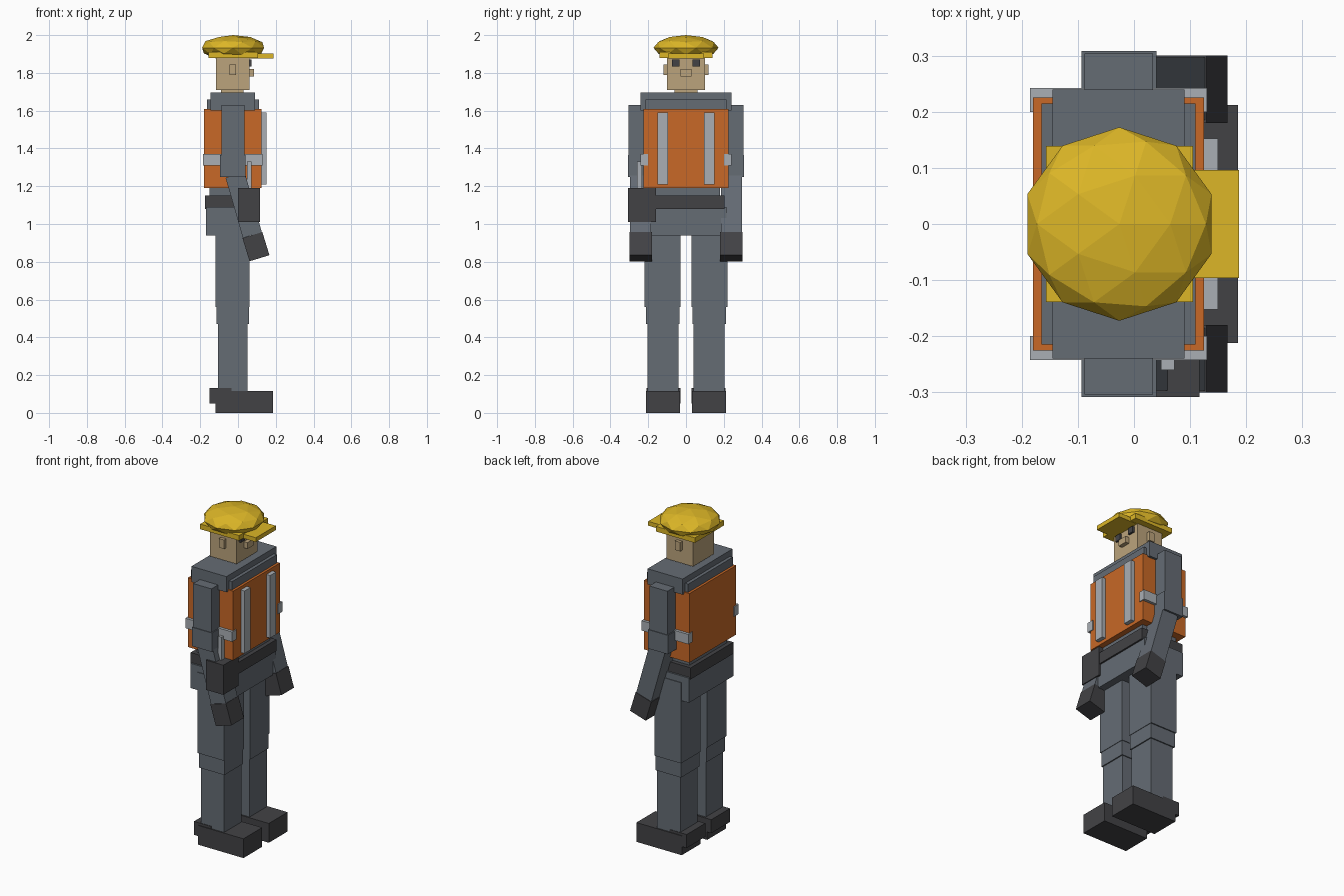
import bpy
from math import radians
from mathutils import Vector


def material(name, r, g, b):
    m = bpy.data.materials.new(name)
    m.diffuse_color = (r, g, b, 1)
    return m


CLOTH = material("cloth", 0.13, 0.15, 0.175)
DARK = material("dark", 0.055, 0.055, 0.06)
ORANGE = material("orange", 0.58, 0.14, 0.02)
SILVER = material("silver", 0.40, 0.43, 0.46)
SKIN = material("skin", 0.50, 0.37, 0.20)
YELLOW = material("yellow", 0.72, 0.47, 0.02)


def box(name, x, y, z, mat, tilt=0):
    """Box spanning the (min, max) pairs, tilted about its own y axis."""
    spans = (x, y, z)
    bpy.ops.mesh.primitive_cube_add(size=1, location=[sum(s) / 2 for s in spans])
    o = bpy.context.object
    o.name = name
    size = Vector([s[1] - s[0] for s in spans])
    for v in o.data.vertices:
        v.co = v.co * size
    o.rotation_euler.y = radians(tilt)
    o.data.materials.append(mat)
    return o


def pair(name, x, y, z, mat, tilt=0):
    """The same box on both sides of the body."""
    box(name + "_left", x, y, z, mat, tilt)
    box(name + "_right", x, (-y[1], -y[0]), z, mat, tilt)


# Boots and legs
pair("boot", (-0.12, 0.185), (0.032, 0.212), (0, 0.117), DARK)
pair("boot_heel", (-0.15, -0.035), (0.028, 0.208), (0.05, 0.132), DARK)
pair("shin", (-0.105, 0.05), (0.04, 0.205), (0.1, 0.5), CLOTH)
pair("knee", (-0.115, 0.057), (0.034, 0.212), (0.47, 0.58), CLOTH)
pair("thigh", (-0.12, 0.06), (0.03, 0.219), (0.56, 1.05), CLOTH)

# Hips and belt
box("hips", (-0.17, 0.105), (-0.215, 0.215), (0.94, 1.09), CLOTH)
box("belt", (-0.175, 0.115), (-0.205, 0.205), (1.08, 1.15), DARK)
box("waist", (-0.15, 0.09), (-0.18, 0.18), (1.14, 1.2), CLOTH)

# Torso and vest
box("vest", (-0.18, 0.125), (-0.225, 0.225), (1.19, 1.61), ORANGE)
box("chest", (-0.165, 0.11), (-0.215, 0.215), (1.58, 1.66), CLOTH)
box("shoulders", (-0.145, 0.09), (-0.24, 0.24), (1.6, 1.695), CLOTH)
pair("vest_stripe", (0.11, 0.15), (0.094, 0.152), (1.21, 1.59), SILVER)
pair("side_strap", (-0.185, 0.13), (0.2, 0.242), (1.31, 1.37), SILVER)

# Arms and hands
pair("upper_arm", (-0.088, 0.034), (0.2, 0.304), (1.34, 1.63), CLOTH)
pair("elbow", (-0.094, 0.04), (0.2, 0.308), (1.25, 1.365), CLOTH)
pair("forearm", (-0.022, 0.083), (0.185, 0.297), (0.935, 1.265), CLOTH, -16)
pair("hand", (0.04, 0.15), (0.18, 0.3), (0.816, 0.944), DARK, -17)

# Radio on the belt
box("radio", (0, 0.117), (-0.308, -0.16), (1.01, 1.19), DARK)
box("radio_antenna", (0.048, 0.072), (-0.26, -0.232), (1.18, 1.33), SILVER)

# Head
box("neck", (-0.09, 0.03), (-0.06, 0.06), (1.68, 1.73), SKIN)
box("head", (-0.117, 0.06), (-0.1, 0.1), (1.71, 1.9), SKIN)
box("nose", (0.05, 0.085), (-0.03, 0.03), (1.782, 1.82), SKIN)
pair("ear", (-0.045, -0.01), (0.09, 0.12), (1.79, 1.845), SKIN)
pair("eye", (0.05, 0.072), (0.034, 0.074), (1.833, 1.87), DARK)

# Cap: faceted crown, square band and visor
bpy.ops.mesh.primitive_ico_sphere_add(subdivisions=2, radius=1, location=(-0.026, 0, 1.933))
crown = bpy.context.object
crown.name = "cap_crown"
crown.scale = (0.1725, 0.1725, 0.067)
crown.data.materials.append(YELLOW)
box("cap_band", (-0.157, 0.105), (-0.139, 0.139), (1.879, 1.91), YELLOW)
box("cap_visor", (0.05, 0.187), (-0.096, 0.096), (1.876, 1.902), YELLOW)
